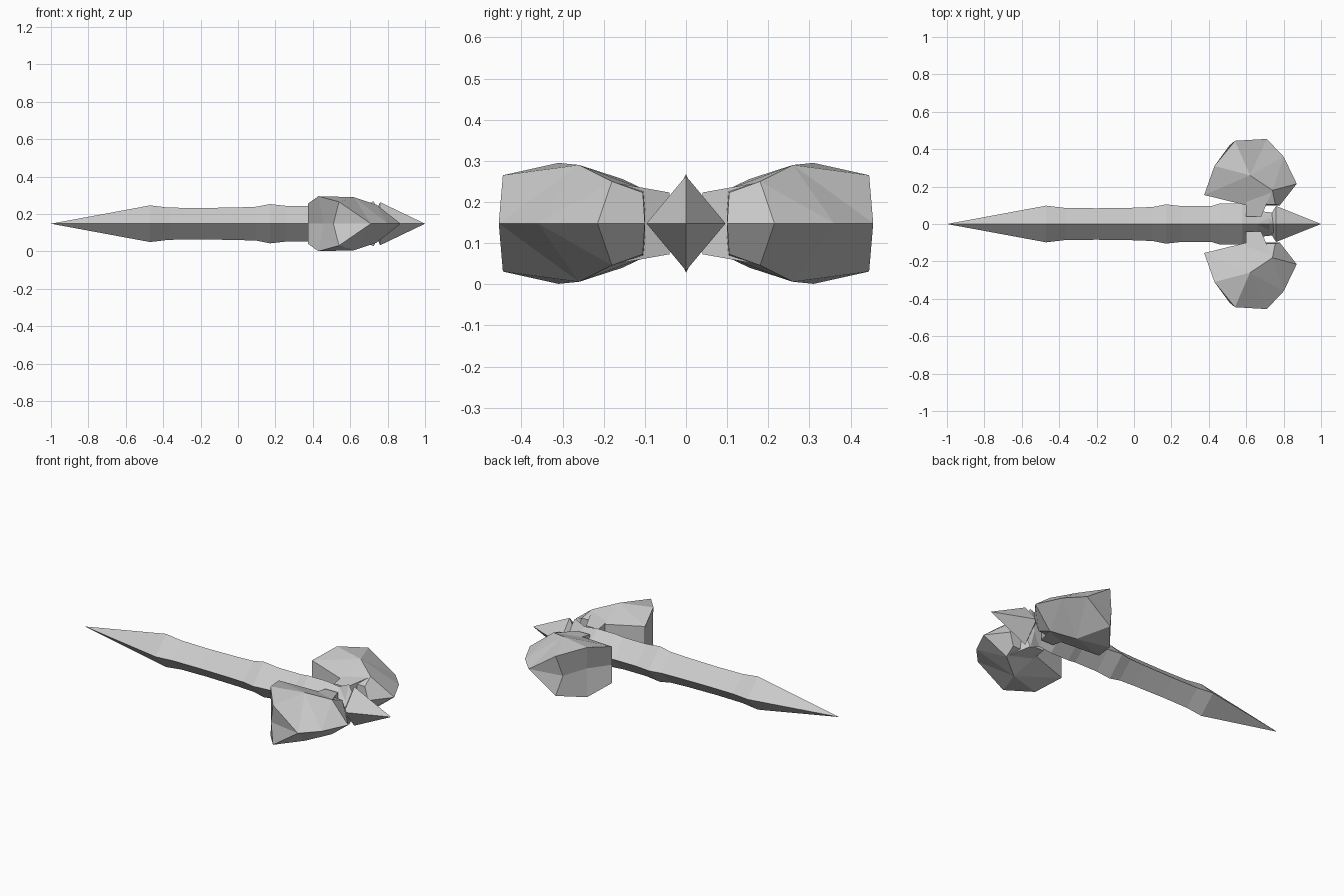
import bpy, bmesh

cube = bpy.data.objects.get("Cube")
if cube:
    bpy.data.objects.remove(cube, do_unlink=True)

MID = 0.148  # height of the mirror plane

steel = bpy.data.materials.new("light_grey")
steel.use_nodes = True
steel.diffuse_color = (0.6, 0.6, 0.6, 1)
steel.node_tree.nodes["Principled BSDF"].inputs["Base Color"].default_value = (0.6, 0.6, 0.6, 1)


def finish(name, bm, mirror=None):
    bmesh.ops.recalc_face_normals(bm, faces=bm.faces)
    mesh = bpy.data.meshes.new(name)
    bm.to_mesh(mesh)
    bm.free()
    mesh.materials.append(steel)
    obj = bpy.data.objects.new(name, mesh)
    obj.location.z = MID
    bpy.context.collection.objects.link(obj)
    if mirror:
        mod = obj.modifiers.new("mirror", "MIRROR")
        mod.use_axis = mirror
    return obj


def diamond_bar(name, profile):
    """Four-sided bar along x from (x, half width, half height) stations."""
    bm = bmesh.new()
    rings = []
    for x, w, h in profile:
        if w == 0:
            rings.append([bm.verts.new((x, 0, 0))] * 4)
        else:
            rings.append([bm.verts.new((x, y, z)) for y, z in ((w, 0), (0, h), (-w, 0), (0, -h))])
    for a, b in zip(rings, rings[1:]):
        for i in range(4):
            j = (i + 1) % 4
            bm.faces.new(dict.fromkeys((a[i], a[j], b[j], b[i])))
    for ring in (rings[0], rings[-1]):
        if len(set(ring)) == 4:
            bm.faces.new(ring)
    return finish(name, bm)


# Long tapering shaft with a swollen grip ring
diamond_bar("shaft", [
    (-1, 0, 0), (-0.47, 0.098, 0.098), (-0.37, 0.086, 0.086), (-0.2, 0.084, 0.084),
    (0, 0.087, 0.087), (0.1, 0.091, 0.091), (0.17, 0.105, 0.105), (0.26, 0.095, 0.095),
    (0.41, 0.095, 0.095), (0.46, 0.11, 0.1), (0.58, 0.11, 0.1), (0.66, 0.07, 0.09),
    (0.75, 0.06, 0.08)])

# Collar behind the point, then the point itself
diamond_bar("collar", [(0.6, 0.03, 0.06), (0.725, 0.05, 0.12), (0.75, 0.06, 0.07)])
diamond_bar("front_spike", [(0.73, 0.05, 0.05), (0.76, 0.096, 0.115), (1, 0, 0)])

# Upper quarter of the flared side blades; lower case marks the middle plane
P = {
    "A": (0.375, 0.155, 0.108), "B": (0.43, 0.31, 0.147), "C": (0.54, 0.445, 0.117),
    "G": (0.62, 0.26, 0.142), "H": (0.74, 0.18, 0.102), "I": (0.6, 0.1, 0.082),
    "L": (0.755, 0.105, 0.075), "a": (0.375, 0.155, 0), "b": (0.46, 0.27, 0),
    "c": (0.51, 0.42, 0), "d": (0.71, 0.455, 0), "e": (0.8, 0.36, 0),
    "f": (0.87, 0.215, 0), "m": (0.78, 0.1, 0), "i": (0.6, 0.1, 0),
}
bm = bmesh.new()
v = {key: bm.verts.new(co) for key, co in P.items()}
for face in "ABG BCG CdG deG eHG efH GHI AGI fmLH HLI mLIi AIia ABba BCcb Cdc".split():
    bm.faces.new([v[k] for k in face])
finish("side_blades", bm, (False, True, True))

# Tapered struts joining the blades to the shaft
bm = bmesh.new()
bmesh.ops.create_cube(bm, size=1)
for vert in bm.verts:
    x, y, z = vert.co
    outer = y > 0
    vert.co = ((0.6 if x < 0 else (0.74 if outer else 0.68)),
               0.18 if outer else 0.04,
               (0.2 if outer else 0.15) * z)
finish("blade_struts", bm, (False, True, False))
